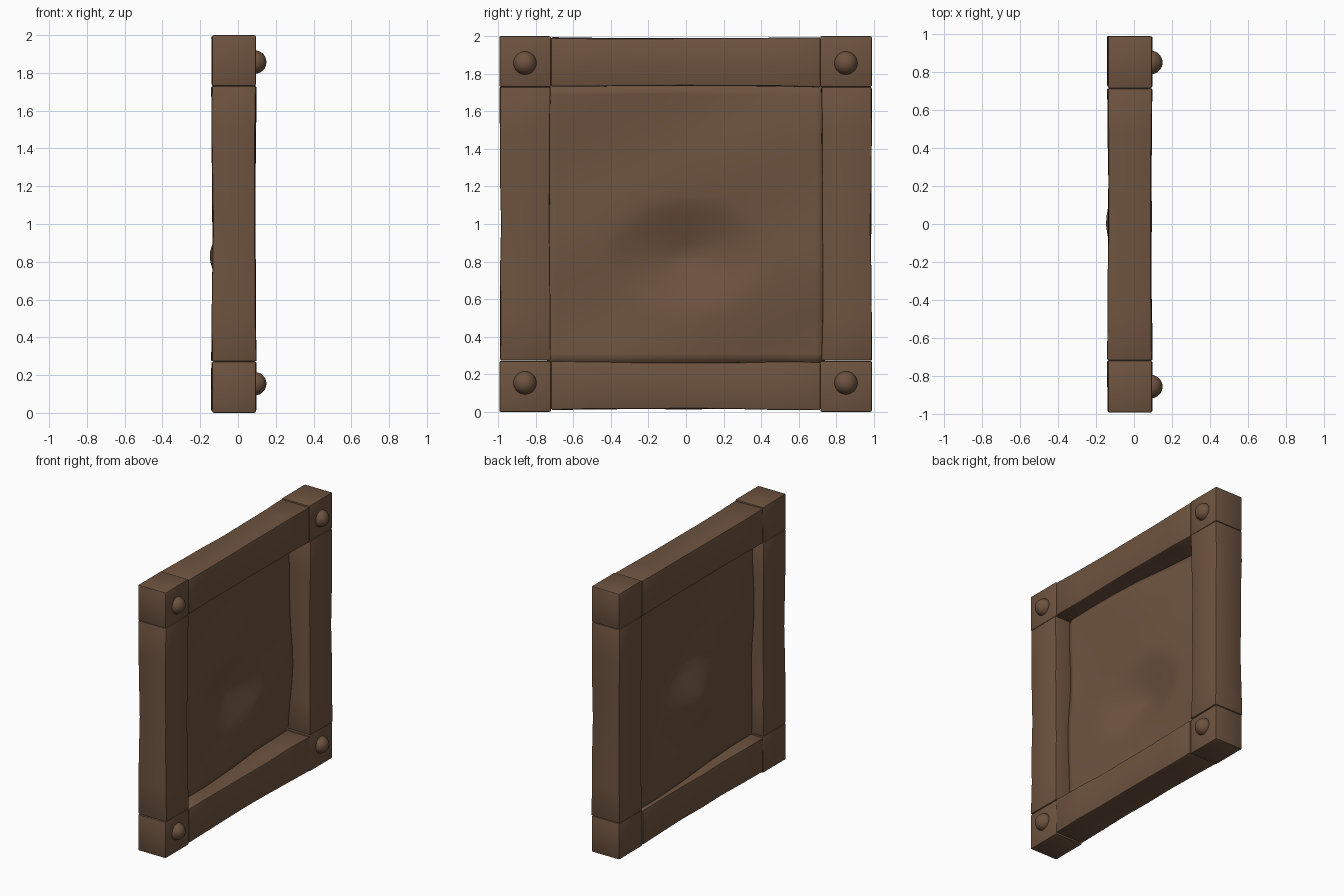
import bpy, bmesh, math, random
from mathutils import Vector

if "Cube" in bpy.data.objects:
    bpy.data.objects.remove(bpy.data.objects["Cube"])

random.seed(4)
wood = bpy.data.materials.new("brown_wood")
wood.diffuse_color = (0.155, 0.087, 0.051, 1)
wood.use_nodes = True
wood.node_tree.nodes["Principled BSDF"].inputs["Base Color"].default_value = wood.diffuse_color


def finish(bm, name, angle=40):
    """Turn a bmesh into a named, wooden, smooth-by-angle object."""
    me = bpy.data.meshes.new(name)
    bm.to_mesh(me)
    bm.free()
    ob = bpy.data.objects.new(name, me)
    bpy.context.collection.objects.link(ob)
    me.materials.append(wood)
    bpy.ops.object.select_all(action='DESELECT')
    ob.select_set(True)
    bpy.context.view_layer.objects.active = ob
    bpy.ops.object.shade_smooth_by_angle(angle=math.radians(angle))
    return ob


def block(name, lo, hi, axis=None, cuts=5, wobble=0.003, bevel=0.008):
    """Softened box; with an axis it becomes a hand-hewn beam, slimmer mid-length."""
    lo, hi = Vector(lo), Vector(hi)
    mid, size = (lo + hi) / 2, hi - lo
    bm = bmesh.new()
    bmesh.ops.create_cube(bm, size=1)
    for v in bm.verts:
        v.co = Vector([mid[i] + v.co[i] * size[i] for i in range(3)])
    bmesh.ops.bevel(bm, geom=bm.edges[:], offset=bevel, segments=2,
                    profile=0.5, affect='EDGES')
    if axis is not None:
        for k in range(1, cuts + 1):
            p, n = mid.copy(), Vector((0, 0, 0))
            p[axis] = lo[axis] + size[axis] * k / (cuts + 1)
            n[axis] = 1
            bmesh.ops.bisect_plane(bm, geom=bm.verts[:] + bm.edges[:] + bm.faces[:],
                                   plane_co=p, plane_no=n)
        # each corner line of each section is pushed in a little
        push = {}
        a, b = [i for i in range(3) if i != axis]
        for v in bm.verts:
            t = (v.co[axis] - lo[axis]) / size[axis]
            station = round(t * (cuts + 1))
            key = (station, v.co[a] > mid[a], v.co[b] > mid[b])
            if key not in push:
                s = 0.005 * math.sin(math.pi * station / (cuts + 1))
                push[key] = (s + random.uniform(-1, 1) * wobble,
                             s + random.uniform(-1, 1) * wobble)
            for i, d in zip((a, b), push[key]):
                v.co[i] += -d if v.co[i] > mid[i] else d
    return finish(bm, name)


# corner blocks with round studs on the +x face
X0, X1 = -0.137, 0.094
for side, (y0, y1) in (("left", (-0.994, -0.719)), ("right", (0.715, 0.99))):
    for level, (z0, z1, zs) in (("lower", (0.0, 0.271, 0.154)), ("upper", (1.73, 2.0, 1.857))):
        block(f"{level}_{side}_corner", (X0, y0, z0), (X1, y1, z1))
        bm = bmesh.new()
        bmesh.ops.create_icosphere(bm, subdivisions=3, radius=0.062)
        for v in bm.verts:
            v.co += Vector((0.089, (y0 + y1) / 2 - 0.001, zs))
        finish(bm, f"{level}_{side}_stud", 60)

# upright and cross beams
for side, (y0, y1) in (("left", (-0.992, -0.722)), ("right", (0.722, 0.99))):
    block(f"{side}_upright_beam", (X0 - 0.003, y0, 0.273), (X1 + 0.002, y1, 1.73), axis=2)
for level, (z0, z1) in (("lower", (0.01, 0.268)), ("upper", (1.73, 1.992))):
    block(f"{level}_cross_beam", (X0 - 0.003, -0.719, z0), (X1 + 0.002, 0.715, z1), axis=1)

# thin warped panel, set deeper on the right, with a broad peak towards the back
bm = bmesh.new()
bmesh.ops.create_grid(bm, x_segments=30, y_segments=30, size=0.74)
for v in bm.verts:
    y, h = v.co.x, v.co.y
    lean = -0.018 * y / 0.72 - 0.035 * max(0, y) * (h / 0.7) ** 2
    wave = 0.008 * math.sin(4.2 * y + 3 * h) + 0.007 * math.sin(8 * h - 4 * y)
    peak = max(0, 1 - math.hypot(y / 0.42, (h + 0.17) / 0.3)) ** 1.15
    v.co = (-0.055 + lean + wave * (1 - peak) - 0.09 * peak, y, h + 1)
bmesh.ops.recalc_face_normals(bm, faces=bm.faces[:])
panel = finish(bm, "warped_panel", 60)
thick = panel.modifiers.new("thickness", 'SOLIDIFY')
thick.thickness = 0.02
thick.offset = 0
